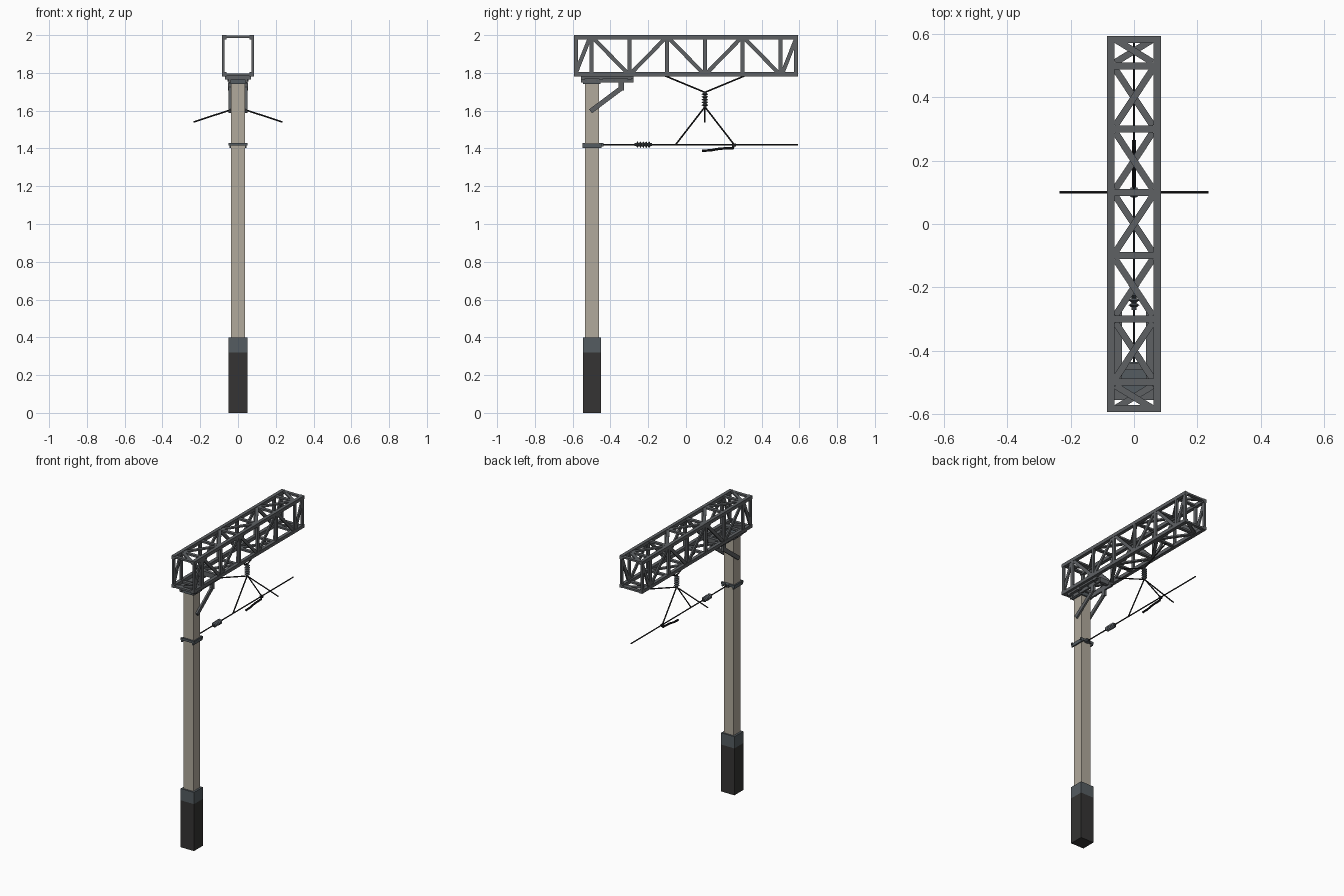
import bpy, bmesh, math
from mathutils import Vector, Matrix

if "Cube" in bpy.data.objects:
    bpy.data.objects.remove(bpy.data.objects["Cube"])


def mat(name, r, g, b):
    m = bpy.data.materials.new(name)
    m.diffuse_color = (r, g, b, 1)
    m.use_nodes = True
    m.node_tree.nodes["Principled BSDF"].inputs["Base Color"].default_value = m.diffuse_color
    return m


STEEL = mat("dark steel", 0.112, 0.12, 0.127)
CONCRETE = mat("beige concrete", 0.44, 0.40, 0.335)
FOOT = mat("black footing", 0.035, 0.034, 0.033)
BAND = mat("blue grey metal", 0.09, 0.107, 0.12)
WIRE = mat("black wire", 0.014, 0.014, 0.015)
INSUL = mat("insulator grey", 0.075, 0.085, 0.095)


def finish(name, bm, material):
    bmesh.ops.recalc_face_normals(bm, faces=bm.faces)
    me = bpy.data.meshes.new(name)
    bm.to_mesh(me)
    bm.free()
    me.materials.append(material)
    ob = bpy.data.objects.new(name, me)
    bpy.context.collection.objects.link(ob)
    return ob


def add_box(bm, lo, hi):
    lo, hi = Vector(lo), Vector(hi)
    m = Matrix.Translation((lo + hi) / 2) @ Matrix.Diagonal((*(hi - lo), 1))
    bmesh.ops.create_cube(bm, size=1, matrix=m)


def add_bar(bm, a, b, width, thick, normal):
    # flat bar from a to b; thickness is measured along normal
    a, b, n = Vector(a), Vector(b), Vector(normal)
    d = (b - a).normalized()
    s = n.cross(d).normalized()
    n = d.cross(s)
    rot = Matrix((s, n, d)).transposed().to_4x4()
    m = Matrix.Translation((a + b) / 2) @ rot @ Matrix.Diagonal((width, thick, (b - a).length, 1))
    bmesh.ops.create_cube(bm, size=1, matrix=m)


def add_rod(bm, a, b, r1, r2=None, sides=8):
    a, b = Vector(a), Vector(b)
    rot = (b - a).to_track_quat('Z', 'Y').to_matrix().to_4x4()
    bmesh.ops.create_cone(bm, cap_ends=True, segments=sides, radius1=r1, radius2=r1 if r2 is None else r2,
                          depth=(b - a).length, matrix=Matrix.Translation((a + b) / 2) @ rot)


def box(name, lo, hi, material):
    bm = bmesh.new()
    add_box(bm, lo, hi)
    return finish(name, bm, material)


# post, footing and clamp
PY = -0.498
box("footing", (-0.05, PY - 0.048, 0), (0.05, PY + 0.048, 0.32), FOOT)
box("footing_collar", (-0.05, PY - 0.048, 0.32), (0.05, PY + 0.048, 0.4), BAND)
box("post", (-0.037, PY - 0.037, 0.4), (0.037, PY + 0.037, 1.745), CONCRETE)
box("post_cap", (-0.046, PY - 0.046, 1.74), (0.046, PY + 0.046, 1.772), BAND)

bm = bmesh.new()
for s in (-1, 1):
    add_box(bm, (-0.05, PY + s * 0.043 - 0.006, 1.415), (0.05, PY + s * 0.043 + 0.006, 1.43))
    add_box(bm, (s * 0.041 - 0.005, PY - 0.05, 1.403), (s * 0.041 + 0.005, PY + 0.05, 1.426))
add_box(bm, (-0.012, PY + 0.037, 1.411), (0.012, PY + 0.062, 1.43))
finish("wire_clamp", bm, BAND)

# truss: chords
W, L, ZB, ZT, C, T = 0.085, 0.594, 1.782, 2.0, 0.023, 0.012
bm = bmesh.new()
for s in (-1, 1):
    x0, x1 = sorted((s * W, s * (W - C)))
    for z in (ZB, ZT - C):
        add_box(bm, (x0, -L, z), (x1, L, z + C))
finish("truss_chords", bm, STEEL)

# truss: uprights and crossbars
nodes = [-L, -0.5, -0.3, -0.1, 0.1, 0.3, 0.5, L]
bm = bmesh.new()
for y in nodes:
    h = 0.011
    yc = max(-L + h, min(L - h, y))
    for s in (-1, 1):
        x0, x1 = sorted((s * (W - 0.001), s * (W - T - 0.002)))
        add_box(bm, (x0, yc - h, ZB + 0.01), (x1, yc + h, ZT - 0.01))
    for z in (ZB + 0.002, ZT - T - 0.002):
        add_box(bm, (-W + 0.01, yc - h, z), (W - 0.01, yc + h, z + T))
finish("truss_uprights", bm, STEEL)

# truss: zigzag braces on all four sides
bm = bmesh.new()
for i, (y0, y1) in enumerate(zip(nodes, nodes[1:])):
    y0, y1 = y0 + 0.011, y1 - 0.011
    f = 1 if i % 2 == 0 else -1
    zc, dz = (ZB + ZT) / 2, (ZT - ZB) / 2 - 0.018
    for s in (-1, 1):
        x = s * (W - 0.008)
        add_bar(bm, (x, y0, zc - f * dz), (x, y1, zc + f * dz), 0.021, 0.010, (1, 0, 0))
    for z, g in ((ZB + 0.008, f), (ZT - 0.008, -f)):
        dx = W - C - 0.003
        add_bar(bm, (-g * dx, y0, z), (g * dx, y1, z), 0.021, 0.010, (0, 0, 1))
finish("truss_braces", bm, STEEL)

# bracket under the truss: rails, cross plates, struts, knuckles
bm = bmesh.new()
for s in (-1, 1):
    x0, x1 = sorted((s * 0.038, s * 0.05))
    add_box(bm, (x0, -0.557, 1.748), (x1, -0.277, 1.778))
    x0, x1 = sorted((s * 0.038, s * 0.068))
    add_box(bm, (x0, -0.557, 1.77), (x1, -0.277, 1.782))
    add_bar(bm, (s * 0.044, -0.505, 1.597), (s * 0.044, -0.338, 1.722), 0.026, 0.012, (1, 0, 0))
    x0, x1 = sorted((s * 0.036, s * 0.052))
    add_box(bm, (x0, -0.357, 1.708), (x1, -0.328, 1.75))
for y in (-0.545, -0.45, -0.3):
    add_box(bm, (-0.07, y - 0.011, 1.764), (0.07, y + 0.011, 1.784))
finish("bracket", bm, STEEL)

# bracket bolts
bm = bmesh.new()
for s in (-1, 1):
    for y in (-0.53, -0.47, -0.38, -0.31):
        add_rod(bm, (s * 0.049, y, 1.76), (s * 0.056, y, 1.76), 0.006, sides=6)
finish("bracket_bolts", bm, BAND)

# wires
HY, R = 0.1, 0.0042
wires = [
    ("contact_wire", (0, PY + 0.05, 1.42), (0, L, 1.42)),
    ("hanger_near", (0, -0.11, 1.784), (0, HY, 1.697)),
    ("hanger_far", (0, 0.31, 1.784), (0, HY, 1.697)),
    ("dropper_near", (0, HY, 1.62), (0, -0.055, 1.42)),
    ("dropper_far", (0, HY, 1.62), (0, 0.255, 1.42)),
    ("cross_wire_left", (0, HY, 1.617), (-0.235, HY, 1.54)),
    ("cross_wire_right", (0, HY, 1.617), (0.235, HY, 1.54)),
]
for name, a, b in wires:
    bm = bmesh.new()
    add_rod(bm, a, b, R, sides=6)
    finish(name, bm, WIRE)


# ribbed insulators
def insulator(name, a, b, ribs, r):
    a, b = Vector(a), Vector(b)
    bm = bmesh.new()
    add_rod(bm, a, b, 0.008)
    step = (b - a) / (ribs + 1)
    for i in range(1, ribs + 1):
        p = a + step * i
        add_rod(bm, p - step * 0.4, p, 0.009, r, 10)
        add_rod(bm, p, p + step * 0.4, r, 0.009, 10)
    finish(name, bm, INSUL)


insulator("hanging_insulator", (0, HY, 1.702), (0, HY, 1.615), 5, 0.018)
insulator("wire_insulator", (0, -0.272, 1.42), (0, -0.18, 1.42), 5, 0.018)

# steady arm holding the wire
bm = bmesh.new()
pts = [(0, 0.085, 1.388), (0, 0.13, 1.39), (0, 0.18, 1.399), (0, 0.25, 1.402)]
for a, b in zip(pts, pts[1:]):
    add_rod(bm, a, b, 0.0065)
add_rod(bm, (0, 0.247, 1.399), (0, 0.257, 1.424), 0.006)
add_box(bm, (-0.007, 0.244, 1.41), (0.007, 0.266, 1.425))
finish("steady_arm", bm, WIRE)
